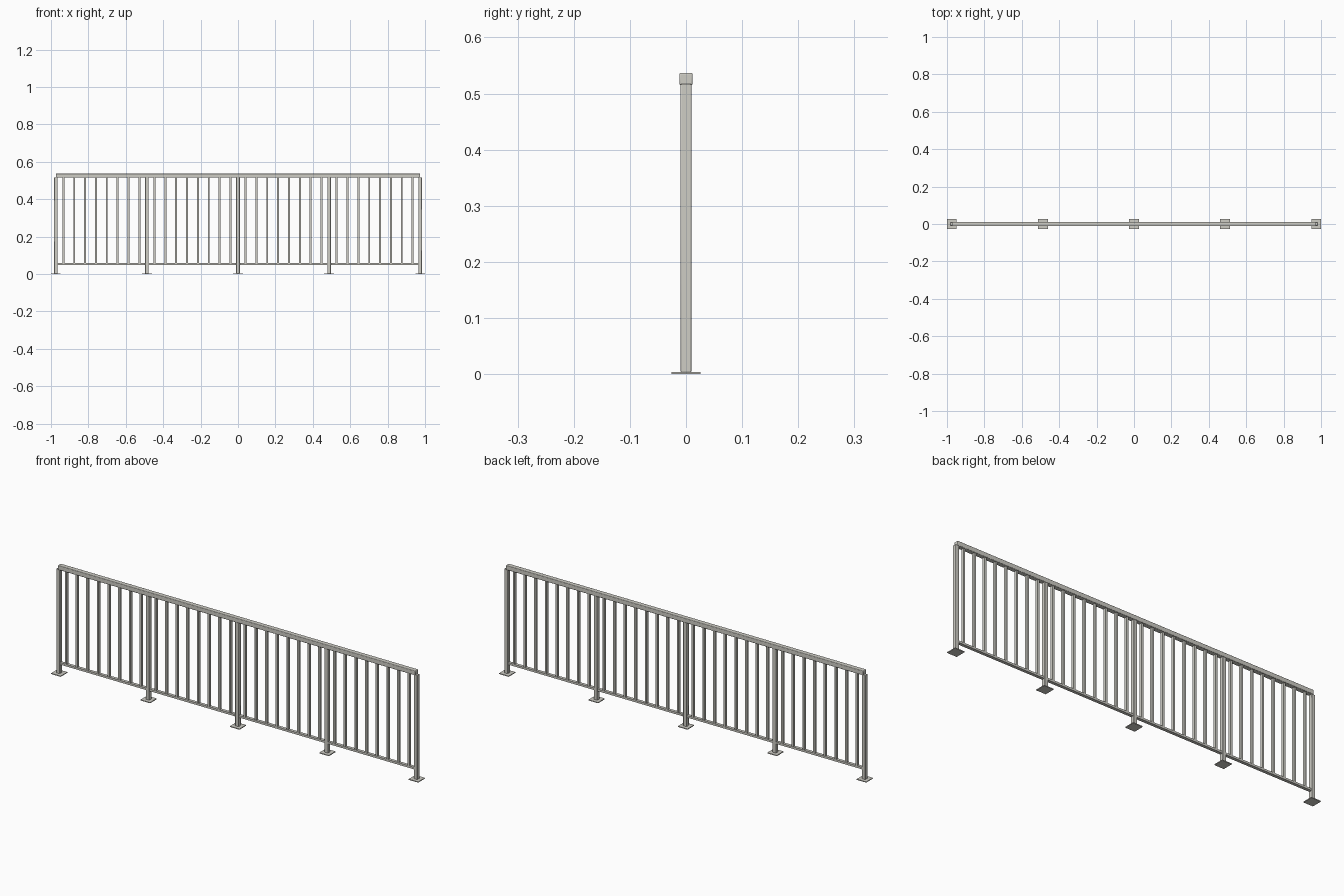
import bpy

if "Cube" in bpy.data.objects:
    bpy.data.objects.remove(bpy.data.objects["Cube"])

SPAN = 0.974      # outer post centre
BAY = SPAN / 2    # post spacing

# Warm light grey paint
paint = bpy.data.materials.new("warm_grey_paint")
paint.diffuse_color = (0.62, 0.61, 0.56, 1)
paint.use_nodes = True
paint.node_tree.nodes["Principled BSDF"].inputs["Base Color"].default_value = paint.diffuse_color


def box(name, x, z0, z1, sx, sy, bevel=0.0, segments=2):
    """Box centred on x and y = 0, running from z0 to z1."""
    bpy.ops.mesh.primitive_cube_add(size=1, location=(x, 0, (z0 + z1) / 2))
    ob = bpy.context.object
    ob.name = name
    ob.scale = (sx, sy, z1 - z0)
    bpy.ops.object.transform_apply(location=False, rotation=False, scale=True)
    ob.data.materials.append(paint)
    if bevel:
        mod = ob.modifiers.new("rounded_edges", 'BEVEL')
        mod.width = bevel
        mod.segments = segments
        bpy.ops.object.shade_smooth_by_angle()
    return ob


# Posts with base plates
for i in range(5):
    x = -SPAN + i * BAY
    box(f"base_plate_{i + 1}", x, 0, 0.004, 0.052, 0.052)
    box(f"post_{i + 1}", x, 0.003, 0.517, 0.019, 0.019, 0.002)

# Handrail with rounded edges
box("handrail", 0, 0.515, 0.537, 2 * SPAN, 0.024, 0.003, 3)

# Four bays: bottom rail and eight balusters each
for i in range(4):
    mid = -SPAN + (i + 0.5) * BAY
    box(f"bottom_rail_{i + 1}", mid, 0.049, 0.059, BAY - 0.016, 0.015)
    for j in range(8):
        box(f"baluster_{i + 1}_{j + 1}", mid + (j - 3.5) * 0.058,
            0.058, 0.516, 0.01, 0.013)
